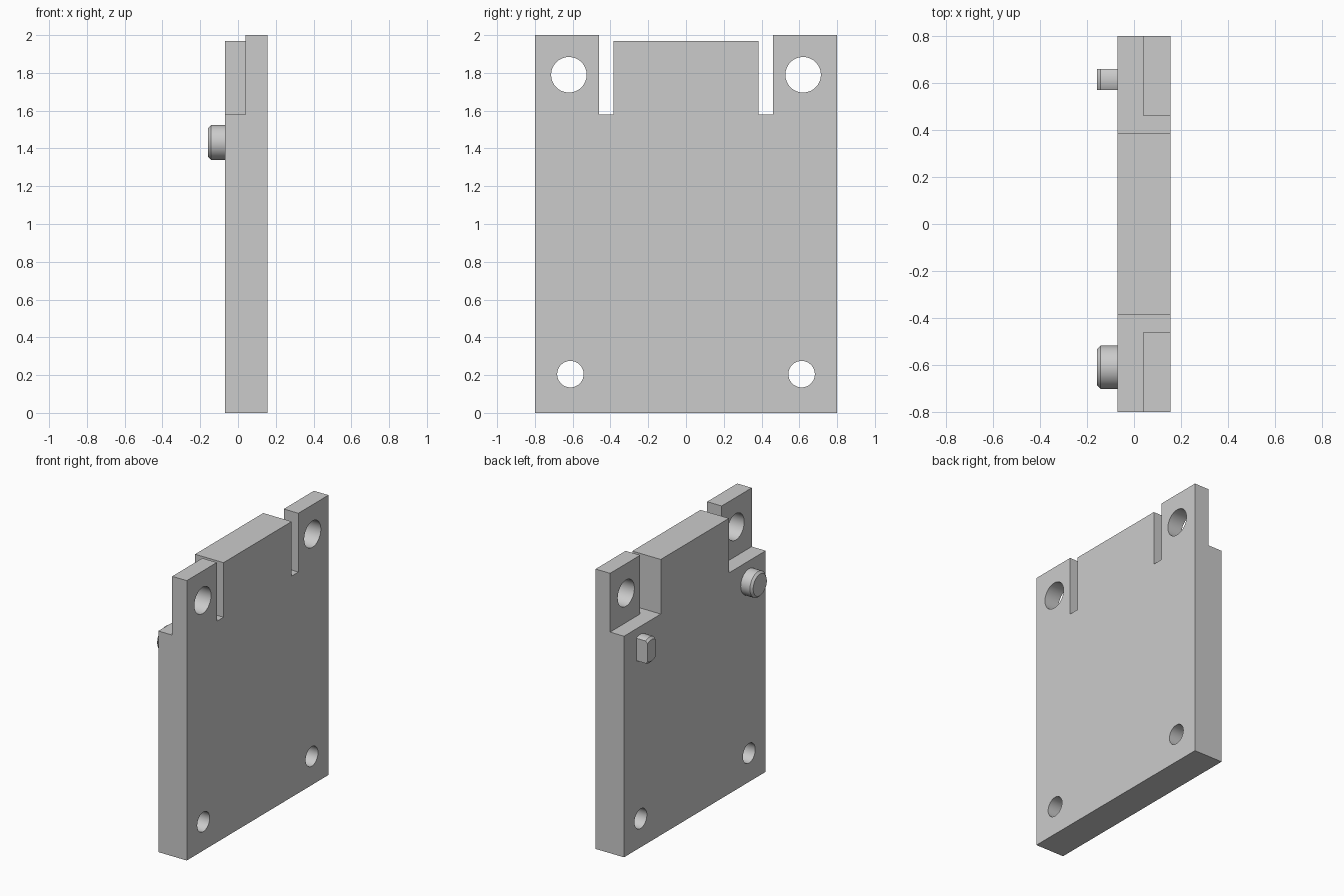
import bpy, bmesh, math
from mathutils import Matrix, Vector

cube = bpy.data.objects.get("Cube")
if cube:
    bpy.data.objects.remove(cube, do_unlink=True)

grey = bpy.data.materials.new("plain grey")
grey.use_nodes = True
grey.diffuse_color = (0.6, 0.6, 0.6, 1)
grey.node_tree.nodes["Principled BSDF"].inputs["Base Color"].default_value = (0.6, 0.6, 0.6, 1)

BACK, FACE, STEP = -0.07, 0.155, 0.04     # thickness levels along x
HALF_WIDTH, SHOULDER = 0.8, 1.58
TAB, EAR, SLOT_MID = 0.385, 0.46, 0.42    # tab edge, ear edge, middle of slot


def make_object(name, bm):
    bmesh.ops.recalc_face_normals(bm, faces=bm.faces)
    mesh = bpy.data.meshes.new(name)
    bm.to_mesh(mesh)
    bm.free()
    mesh.materials.append(grey)
    obj = bpy.data.objects.new(name, mesh)
    bpy.context.collection.objects.link(obj)
    return obj


def prism(name, points, direction):
    bm = bmesh.new()
    face = bm.faces.new([bm.verts.new(p) for p in points])
    new = bmesh.ops.extrude_face_region(bm, geom=[face])["geom"]
    verts = [v for v in new if isinstance(v, bmesh.types.BMVert)]
    bmesh.ops.translate(bm, verts=verts, vec=Vector(direction))
    return make_object(name, bm)


def cylinder_x(name, radius, x0, x1, y, z):
    bm = bmesh.new()
    place = Matrix.Translation(((x0 + x1) / 2, y, z)) @ Matrix.Rotation(math.pi / 2, 4, "Y")
    bmesh.ops.create_cone(bm, cap_ends=True, segments=48, radius1=radius,
                          radius2=radius, depth=x1 - x0, matrix=place)
    return make_object(name, bm)


def boolean(obj, cutter, operation="DIFFERENCE"):
    mod = obj.modifiers.new("cut", "BOOLEAN")
    mod.operation, mod.solver, mod.object = operation, "EXACT", cutter
    select(obj)
    bpy.ops.object.modifier_apply(modifier=mod.name)
    bpy.data.objects.remove(cutter, do_unlink=True)


def select(obj):
    bpy.ops.object.select_all(action="DESELECT")
    obj.select_set(True)
    bpy.context.view_layer.objects.active = obj


def smooth(obj):
    select(obj)
    bpy.ops.object.shade_smooth_by_angle(angle=math.radians(25))


# Plate: stepped outline extruded through its thickness
right_half = [(HALF_WIDTH, 0), (HALF_WIDTH, 2), (SLOT_MID, 2), (SLOT_MID, 1.97)]
outline = right_half + [(-y, z) for y, z in reversed(right_half)]
plate = prism("plate", [(BACK, y, z) for y, z in outline], (FACE - BACK, 0, 0))

# Slots beside the tab and thinned mounting ears
notch = [(-0.2, TAB), (0.3, TAB), (0.3, EAR), (STEP, EAR), (STEP, 0.9), (-0.2, 0.9)]
for side in (-1, 1):
    boolean(plate, prism("notch_cutter", [(x, side * y, SHOULDER) for x, y in notch], (0, 0, 0.6)))
    # Mounting holes, larger in the ears
    for radius, y, z in ((0.094, 0.62, 1.79), (0.07, 0.612, 0.205)):
        boolean(plate, cylinder_x("hole_cutter", radius, -0.3, 0.3, side * y, z))
smooth(plate)


# Locating pins with chamfered tips
def pin(name, y):
    obj = cylinder_x(name, 0.092, -0.158, BACK, y, 1.432)
    bm = bmesh.new()
    bm.from_mesh(obj.data)
    tip = [e for e in bm.edges if all(v.co.x < -0.15 for v in e.verts)]
    bmesh.ops.bevel(bm, geom=tip, offset=0.015, segments=1, affect="EDGES")
    bm.to_mesh(obj.data)
    bm.free()
    return obj


round_pin = pin("round_pin", -0.61)
flat_pin = pin("flat_sided_pin", 0.615)
flats = [(-0.3, 0.57, 1.2), (0.3, 0.57, 1.2), (0.3, 0.66, 1.2), (-0.3, 0.66, 1.2)]
boolean(flat_pin, prism("flats_cutter", flats, (0, 0, 0.5)), "INTERSECT")
for obj in (round_pin, flat_pin):
    smooth(obj)
